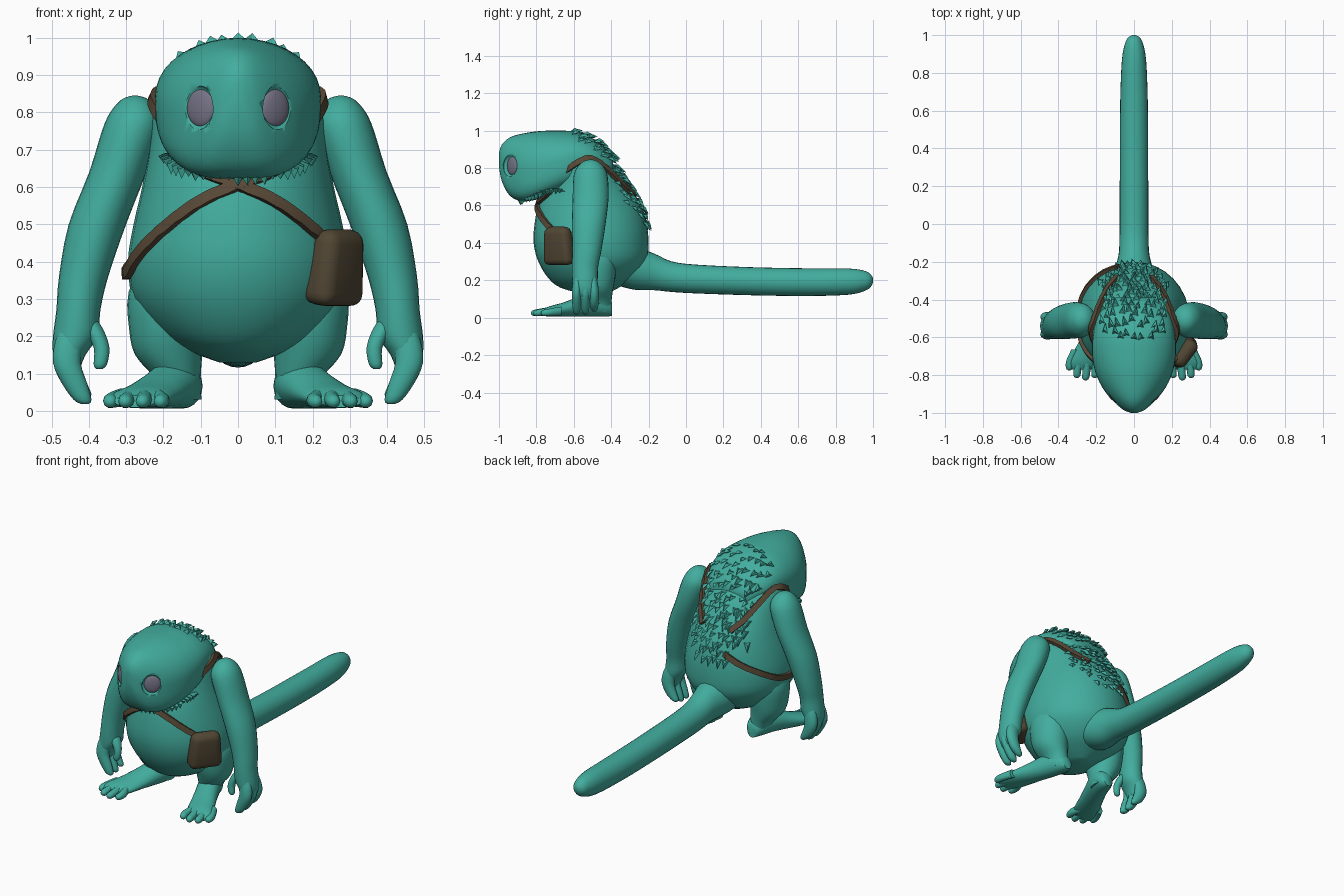
import bpy, bmesh, math, random
from mathutils import Vector, Matrix
from mathutils.bvhtree import BVHTree

random.seed(4)
if "Cube" in bpy.data.objects:
    bpy.data.objects.remove(bpy.data.objects["Cube"])


def material(name, rgb):
    m = bpy.data.materials.new(name)
    m.use_nodes = True
    m.diffuse_color = (*rgb, 1)
    m.node_tree.nodes["Principled BSDF"].inputs["Base Color"].default_value = (*rgb, 1)
    return m


TEAL = material("teal skin", (0.055, 0.42, 0.345))
STRAP = material("brown strap leather", (0.1, 0.067, 0.038))
BAG = material("dark olive leather", (0.083, 0.062, 0.034))
GREY = material("violet grey eye", (0.18, 0.17, 0.235))


def finish(name, bm, mat, angle=40):
    """Turn a bmesh into a shaded object."""
    bmesh.ops.recalc_face_normals(bm, faces=bm.faces[:])
    me = bpy.data.meshes.new(name)
    bm.to_mesh(me)
    bm.free()
    ob = bpy.data.objects.new(name, me)
    bpy.context.collection.objects.link(ob)
    me.materials.append(mat)
    bpy.ops.object.select_all(action='DESELECT')
    ob.select_set(True)
    bpy.context.view_layer.objects.active = ob
    bpy.ops.object.shade_smooth_by_angle(angle=math.radians(angle))
    return ob


def smooth_rows(rows, steps):
    """Catmull-Rom interpolation through rows of any length."""
    rows = [Vector(r) for r in rows]
    pts = [rows[0]] + rows + [rows[-1]]
    out = []
    for p0, p1, p2, p3 in zip(pts, pts[1:], pts[2:], pts[3:]):
        for k in range(steps):
            t = k / steps
            out.append(0.5 * (2 * p1 + (p2 - p0) * t + (2 * p0 - 5 * p1 + 4 * p2 - p3) * t * t
                              + (3 * p1 - p0 - 3 * p2 + p3) * t ** 3))
    return out + [rows[-1]]


def loft(name, axis, rows, side=1, sides=24, low_power=2.0, steps=3):
    """Rows are (station, centre a, centre b, radius a, radius b) along y or z."""
    bm = bmesh.new()
    rings = []
    for t, a, b, ra, rb in smooth_rows(rows, steps):
        ring = []
        for i in range(sides):
            c, s = math.cos(math.tau * i / sides), math.sin(math.tau * i / sides)
            e = 2 / (low_power if s < -.01 else 2)
            u = (a + ra * math.copysign(abs(c) ** e, c)) * side
            v = b + rb * math.copysign(abs(s) ** e, s)
            ring.append(bm.verts.new((u, v, t) if axis == 'z' else (u, t, v)))
        rings.append(ring)
    for r, q in zip(rings, rings[1:]):
        for i in range(sides):
            j = (i + 1) % sides
            bm.faces.new((r[i], r[j], q[j], q[i]))
    bm.faces.new(rings[0])
    bm.faces.new(rings[-1])
    return finish(name, bm, TEAL, 60)


def surface(*obs):
    """Ray-castable surface of several objects."""
    bm = bmesh.new()
    for ob in obs:
        bm.from_mesh(ob.data)
    tree = BVHTree.FromBMesh(bm)
    bm.free()
    return tree


def ellipsoid(name, place, radii, mat):
    bm = bmesh.new()
    bmesh.ops.create_uvsphere(bm, u_segments=24, v_segments=12, radius=1,
                              matrix=place @ Matrix.Diagonal((*radii, 1)))
    return finish(name, bm, mat)


# torso: height, front y, back y, half width
profile = [(.13, -.56, -.42, .05), (.16, -.67, -.36, .13), (.21, -.735, -.28, .21),
           (.3, -.79, -.21, .28), (.4, -.815, -.2, .295), (.5, -.81, -.21, .28),
           (.6, -.79, -.24, .257), (.7, -.75, -.3, .24), (.8, -.72, -.37, .23),
           (.86, -.7, -.43, .212), (.92, -.68, -.5, .16), (.96, -.66, -.55, .07)]
torso = loft("torso", 'z', [(z, 0, (f + b) / 2, w, (b - f) / 2) for z, f, b, w in profile], sides=32)

# head: y, half width, bottom z, top z
profile = [(-1, .015, .81, .88), (-.985, .055, .73, .925), (-.94, .108, .65, .965),
           (-.87, .165, .622, .985), (-.78, .206, .637, .998), (-.68, .222, .675, 1),
           (-.58, .215, .715, .993), (-.48, .188, .74, .948), (-.39, .12, .76, .86)]
head = loft("head", 'y', [(y, 0, (lo + hi) / 2, w, (hi - lo) / 2) for y, w, lo, hi in profile],
            sides=40, low_power=3.6)
skull = surface(torso, head)

# tail
loft("tail", 'y', [(-.56, 0, .27, .08, .07), (-.4, 0, .28, .13, .1), (-.28, 0, .265, .112, .115),
                   (-.17, 0, .245, .083, .098), (-.08, 0, .22, .077, .082),
                   (.05, 0, .207, .076, .077), (.35, 0, .195, .075, .075),
                   (.65, 0, .19, .073, .074), (.87, 0, .193, .064, .07), (.96, 0, .197, .046, .052),
                   (.99, 0, .198, .028, .03), (1, 0, .2, .008, .01)])

# limbs, mirrored
for s, tag in ((1, "left"), (-1, "right")):
    loft(tag + "_arm", 'z', [(.1, .452, -.538, .024, .045), (.15, .452, -.54, .043, .062),
                             (.2, .436, -.54, .06, .068),
                             (.27, .428, -.54, .059, .07), (.36, .414, -.53, .066, .078),
                             (.5, .377, -.52, .077, .09), (.64, .322, -.51, .077, .096),
                             (.75, .286, -.51, .079, .092), (.8, .277, -.51, .066, .075),
                             (.835, .276, -.51, .036, .04), (.845, .276, -.51, .008, .01)], s)
    for k in range(3):
        y = -.585 + .047 * k
        dip = .015 * (k == 2)
        loft(f"{tag}_finger_{k + 1}", 'z',
             [(.018 + dip, .41, y, .009, .008), (.03 + dip, .417, y, .024, .018),
              (.075, .439, y, .034, .024), (.13, .459, y, .037, .026),
              (.19, .452, y * .9 - .054, .037, .024), (.24, .44, y * .8 - .108, .025, .015)], s, 14)
    loft(tag + "_thumb", 'z', [(.112, .372, -.585, .008, .008), (.125, .369, -.585, .018, .016),
                               (.17, .366, -.58, .021, .02), (.22, .388, -.565, .026, .028),
                               (.26, .41, -.55, .02, .025)], s, 12)
    loft(tag + "_leg", 'z', [(.03, .15, -.46, .052, .06), (.09, .163, -.475, .063, .077),
                             (.15, .186, -.485, .09, .095), (.22, .192, -.49, .1, .112),
                             (.32, .187, -.49, .106, .12), (.42, .15, -.49, .09, .1)], s)
    loft(tag + "_foot", 'y', [(-.77, .277, .025, .055, .016), (-.73, .265, .034, .08, .027),
                              (-.66, .235, .043, .076, .037), (-.58, .2, .058, .07, .052),
                              (-.5, .168, .072, .067, .066), (-.43, .15, .062, .054, .056),
                              (-.395, .147, .045, .03, .035)], s, 20)
    for k, (x, tip) in enumerate(((.208, -.815), (.256, -.828), (.302, -.815), (.342, -.775))):
        root = .22 + .03 * k
        loft(f"{tag}_toe_{k + 1}", 'y',
             [(tip, x, .025, .006, .006), (tip + .012, x, .025, .018, .017),
              (tip + .05, x - .004, .029, .021, .021), (tip + .11, root, .036, .022, .025)], s, 10)

# eyes sunk in hollow sockets
for s, tag in ((1, "left"), (-1, "right")):
    hit, normal, _, _ = skull.ray_cast(Vector((s * .108, -2, .813)), Vector((0, 1, 0)))
    facing = (normal + Vector((0, -.35, 0))).normalized()
    place = Matrix.Translation(hit) @ facing.to_track_quat('Z', 'Y').to_matrix().to_4x4()
    hollow = ellipsoid("socket_cutter", place, (.058, .06, .02), TEAL)
    cut = head.modifiers.new("socket", 'BOOLEAN')
    cut.object = hollow
    bpy.context.view_layer.objects.active = head
    bpy.ops.object.modifier_apply(modifier=cut.name)
    bpy.data.objects.remove(hollow)
    ellipsoid(tag + "_eye", place @ Matrix.Translation((0, 0, -.015)), (.045, .051, .014), GREY)


def tuft(bm, base, direction, up, length, width):
    """Flattened pointed lock of fur."""
    side = direction.cross(up).normalized()
    a, b = bm.verts.new(base - side * width), bm.verts.new(base + side * width)
    c = bm.verts.new(base + up * width * .8 + direction * length * .3)
    d = bm.verts.new(base - up * width * .6)
    tip = bm.verts.new(base + direction * length)
    for tri in ((a, c, tip), (c, b, tip), (b, d, tip), (d, a, tip), (a, d, c), (d, b, c)):
        bm.faces.new(tri)


# shaggy fringe under the jaw
bm = bmesh.new()
for k in range(31):
    a = math.radians(-105 + 7 * k)
    out = Vector((math.sin(a), -math.cos(a), 0))
    base = Vector((.195 * out.x, -.7 + .18 * out.y, .642 + .05 * out.x ** 4))
    tuft(bm, base, (out * .15 - Vector((0, 0, 1))).normalized(), out,
         random.uniform(.02, .042), .022)
finish("jaw_fringe", bm, TEAL, 20)

# fur tufts down the back
bm = bmesh.new()
for row in range(14):
    angle = -6 + 7.8 * row
    spread = .17 if row > 1 else .11
    count = 9 if row > 1 else 6
    for k in range(count):
        a = math.radians(angle + random.uniform(-2.5, 2.5))
        out = Vector((0, math.cos(a), math.sin(a)))
        x = spread * (2 * (k + .5 * (row % 2)) / count - .95) + random.uniform(-.012, .012)
        hit, normal, _, _ = skull.ray_cast(Vector((x, -.55, .55)) + out * 2, -out)
        if hit:
            down = Vector((random.uniform(-.25, .25), math.sin(a), -math.cos(a)))
            flow = (down - normal * down.dot(normal)).normalized() + normal * .4
            tuft(bm, hit, flow.normalized(), normal, random.uniform(.035, .06), .018)
finish("back_fur", bm, TEAL, 20)

# leather straps laid over the torso
skin = surface(torso)


def strap(name, points, side=1, width=.015, lift=.018):
    bm = bmesh.new()
    spots = []
    for p in smooth_rows(points, 6):
        hit, normal, _, _ = skin.find_nearest(Vector((p.x * side, p.y, p.z)))
        spots.append((hit, normal))
    rings = []
    for i, (p, n) in enumerate(spots):
        along = spots[min(i + 1, len(spots) - 1)][0] - spots[max(i - 1, 0)][0]
        across = along.cross(n).normalized() * width
        rings.append([bm.verts.new(v) for v in (p - across - n * .01, p + across - n * .01,
                                                p + across + n * lift, p - across + n * lift)])
    for r, q in zip(rings, rings[1:]):
        for i in range(4):
            bm.faces.new((r[i], r[i - 1], q[i - 1], q[i]))
    bm.faces.new(rings[0])
    bm.faces.new(rings[-1])
    finish(name, bm, STRAP)


shoulder = [(0, -.79, .605), (.12, -.76, .66), (.2, -.68, .76), (.23, -.58, .83),
            (.222, -.5, .86), (.195, -.42, .81), (.145, -.33, .72), (.09, -.27, .66)]
strap("left_shoulder_strap", shoulder)
strap("right_shoulder_strap", shoulder, -1)
chest = [(0, -.79, .605), (.1, -.78, .56), (.19, -.73, .49)]
strap("left_chest_strap", chest + [(.235, -.69, .45)])
strap("right_chest_strap", chest + [(.26, -.65, .42), (.3, -.56, .37), (.29, -.44, .38),
                                    (.24, -.34, .43), (.16, -.26, .49), (.08, -.24, .54)], -1)

# satchel: rounded pouch, narrower at the top, hanging against the flank
bm = bmesh.new()
bmesh.ops.create_cube(bm, size=1)
for v in bm.verts:
    v.co.x *= .155 if v.co.z > 0 else .185
    v.co.y *= .075 if v.co.z > 0 else .1
    v.co.z *= .205
bmesh.ops.bevel(bm, geom=bm.edges[:], offset=.036, segments=4, profile=.5, affect='EDGES')
bm.transform(Matrix.Translation((.264, -.68, .385)) @ Matrix.Rotation(math.atan2(.8, .6), 4, 'Z')
             @ Matrix.Rotation(math.radians(8), 4, 'X'))
finish("satchel", bm, BAG)
